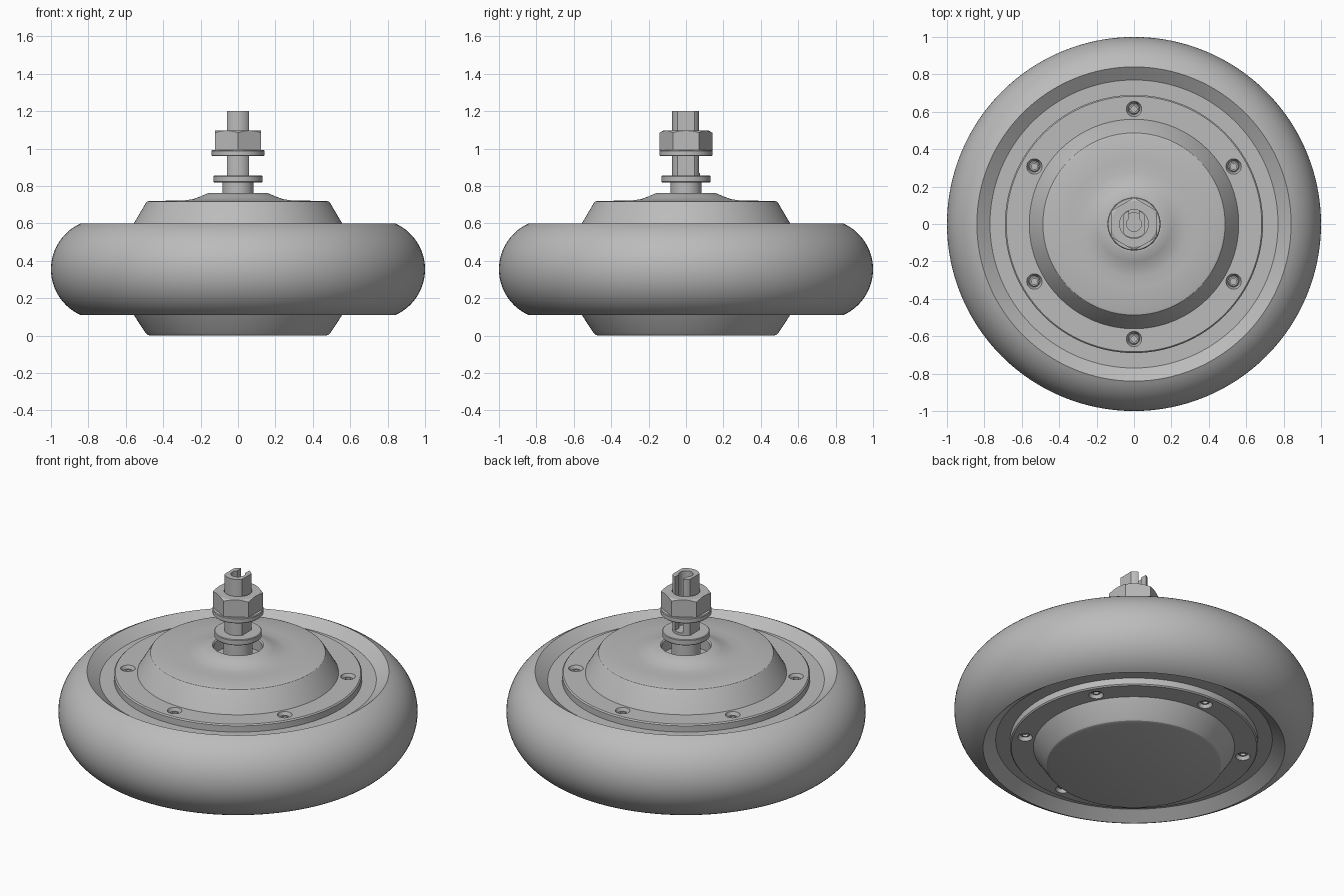
import bpy, bmesh, math
from mathutils import Matrix

cube = bpy.data.objects.get("Cube")
if cube:
    bpy.data.objects.remove(cube, do_unlink=True)

grey = bpy.data.materials.new("plain grey")
grey.use_nodes = True
COLOUR = (0.5, 0.5, 0.5, 1)
grey.diffuse_color = COLOUR
grey.node_tree.nodes["Principled BSDF"].inputs["Base Color"].default_value = COLOUR

MID = 0.355  # height of the tyre's middle plane


def finish(name, bm):
    bmesh.ops.remove_doubles(bm, verts=bm.verts, dist=1e-5)
    bmesh.ops.recalc_face_normals(bm, faces=bm.faces)
    mesh = bpy.data.meshes.new(name)
    bm.to_mesh(mesh)
    bm.free()
    mesh.materials.append(grey)
    ob = bpy.data.objects.new(name, mesh)
    bpy.context.collection.objects.link(ob)
    return ob


def lathe(name, profile, steps=128, closed=False):
    """Revolve (radius, height) points about z."""
    bm = bmesh.new()
    pts = [bm.verts.new((r, 0, z)) for r, z in profile]
    pairs = list(zip(pts, pts[1:] + pts[:1])) if closed else list(zip(pts, pts[1:]))
    edges = [bm.edges.new(p) for p in pairs]
    bmesh.ops.spin(bm, geom=pts + edges, cent=(0, 0, 0), axis=(0, 0, 1),
                   angle=math.tau, steps=steps, use_merge=False)
    return finish(name, bm)


def rod(name, radius, z0, z1, steps=48):
    return lathe(name, [(0, z0), (radius, z0), (radius, z1), (0, z1)], steps)


def box(name, x0, x1, y0, y1, z0, z1):
    bm = bmesh.new()
    bmesh.ops.create_cube(bm, size=1)
    bmesh.ops.scale(bm, vec=(x1 - x0, y1 - y0, z1 - z0), verts=bm.verts)
    bmesh.ops.translate(bm, vec=((x0 + x1) / 2, (y0 + y1) / 2, (z0 + z1) / 2), verts=bm.verts)
    return finish(name, bm)


def select(ob):
    bpy.ops.object.select_all(action='DESELECT')
    ob.select_set(True)
    bpy.context.view_layer.objects.active = ob


def boolean(ob, cutter, operation='DIFFERENCE'):
    mod = ob.modifiers.new("cut", 'BOOLEAN')
    mod.operation, mod.object, mod.solver = operation, cutter, 'EXACT'
    select(ob)
    bpy.ops.object.modifier_apply(modifier=mod.name)
    bpy.data.objects.remove(cutter, do_unlink=True)


def six_copies(name, ob):
    """Merge six copies of a small part, set on the screw circle, into one object."""
    bm = bmesh.new()
    for i in range(6):
        before = set(bm.verts)
        bm.from_mesh(ob.data)
        a = math.radians(30 + 60 * i)
        shift = Matrix.Translation((0.615 * math.cos(a), 0.615 * math.sin(a), 0))
        bmesh.ops.transform(bm, matrix=shift, verts=[v for v in bm.verts if v not in before])
    bpy.data.objects.remove(ob, do_unlink=True)
    return finish(name, bm)


# Tyre: round tread, flat-cut sides and a sloping inner lip
arc = math.radians(66.2)
tread = [(0.732 + 0.268 * math.cos(t), MID + 0.268 * math.sin(t))
         for t in (arc * (1 - i / 14) for i in range(29))]
lip = [(0.77, 0.16), (0.62, 0.16), (0.62, 0.55), (0.77, 0.55)]
tyre = lathe("tyre", tread + lip, closed=True)

# Motor covers: cone, flange and, on top, a bearing boss with a recess
flange = [(0.56, 0.595), (0.683, 0.595), (0.69, 0.588), (0.69, 0.53), (0, 0.53)]
boss = [(0, 0.69), (0.135, 0.69), (0.135, 0.757), (0.142, 0.764), (0.155, 0.764),
        (0.2, 0.745), (0.24, 0.73), (0.28, 0.724), (0.34, 0.722)]
shoulder = [(0.475, 0.72), (0.487, 0.716), (0.494, 0.707)]
upper = lathe("upper_cover", boss + shoulder + flange)
flip = [(r, 2 * MID - z) for r, z in flange]
lower = lathe("lower_cover", [(0, 0), (0.47, 0), (0.485, 0.005), (0.494, 0.014)] + flip)

# Countersunk screws in both flanges
for side, cover in (("upper", upper), ("lower", lower)):
    def level(pts):
        return [(r, z if side == "upper" else 2 * MID - z) for r, z in pts]
    hole = lathe("hole", level([(0, 0.56), (0.028, 0.56), (0.042, 0.597), (0.042, 0.62), (0, 0.62)]), 24)
    boolean(cover, six_copies("hole_cutter", hole))
    head = lathe("head", level([(0, 0.555), (0.03, 0.555), (0.03, 0.574), (0.024, 0.58),
                                (0.016, 0.58), (0.016, 0.567), (0, 0.567)]), 18)
    six_copies(side + "_screws", head)

# Axle: round bar with two flats, a bore and a cable slot opening to the back
axle = rod("axle", 0.075, 0.68, 1.2)
boolean(axle, box("flats", -0.06, 0.06, -0.1, 0.1, 0.6, 1.3), 'INTERSECT')
boolean(axle, rod("bore", 0.04, 0.87, 1.3, 32))
boolean(axle, box("slot", -0.027, 0.027, 0, 0.1, 0.87, 1.3))

# Collar and washers, each threaded on the axle
rod("axle_collar", 0.082, 0.68, 0.82)
for name, radius, z0, z1 in (("lower_washer", 0.132, 0.82, 0.855), ("nut_washer", 0.142, 0.96, 0.992)):
    b = 0.004
    lathe(name, [(0.06, z0), (radius - b, z0), (radius, z0 + b), (radius, z1 - b),
                 (radius - b, z1), (0.06, z1)], 64, closed=True)

# Hexagonal nut with chamfered corners
bm = bmesh.new()
bmesh.ops.create_cone(bm, cap_ends=True, segments=6, radius1=0.141, radius2=0.141, depth=0.106,
                      matrix=Matrix.Translation((0, 0, 1.043)) @ Matrix.Rotation(math.pi / 2, 4, 'Z'))
bm.verts.ensure_lookup_table()
if max(v.co.y for v in bm.verts) < 0.14:
    bmesh.ops.rotate(bm, verts=bm.verts, cent=(0, 0, 0), matrix=Matrix.Rotation(math.pi / 6, 3, 'Z'))
nut = finish("axle_nut", bm)
boolean(nut, lathe("chamfer", [(0, 0.98), (0.15, 0.98), (0.15, 1.08), (0.122, 1.096), (0, 1.096)], 64),
        'INTERSECT')
boolean(nut, rod("nut_bore", 0.077, 0.9, 1.2))

# Smooth the round surfaces, keep the edges crisp
for ob in list(bpy.context.collection.objects):
    if ob.type == 'MESH':
        select(ob)
        bpy.ops.object.shade_smooth_by_angle(angle=math.radians(25))
